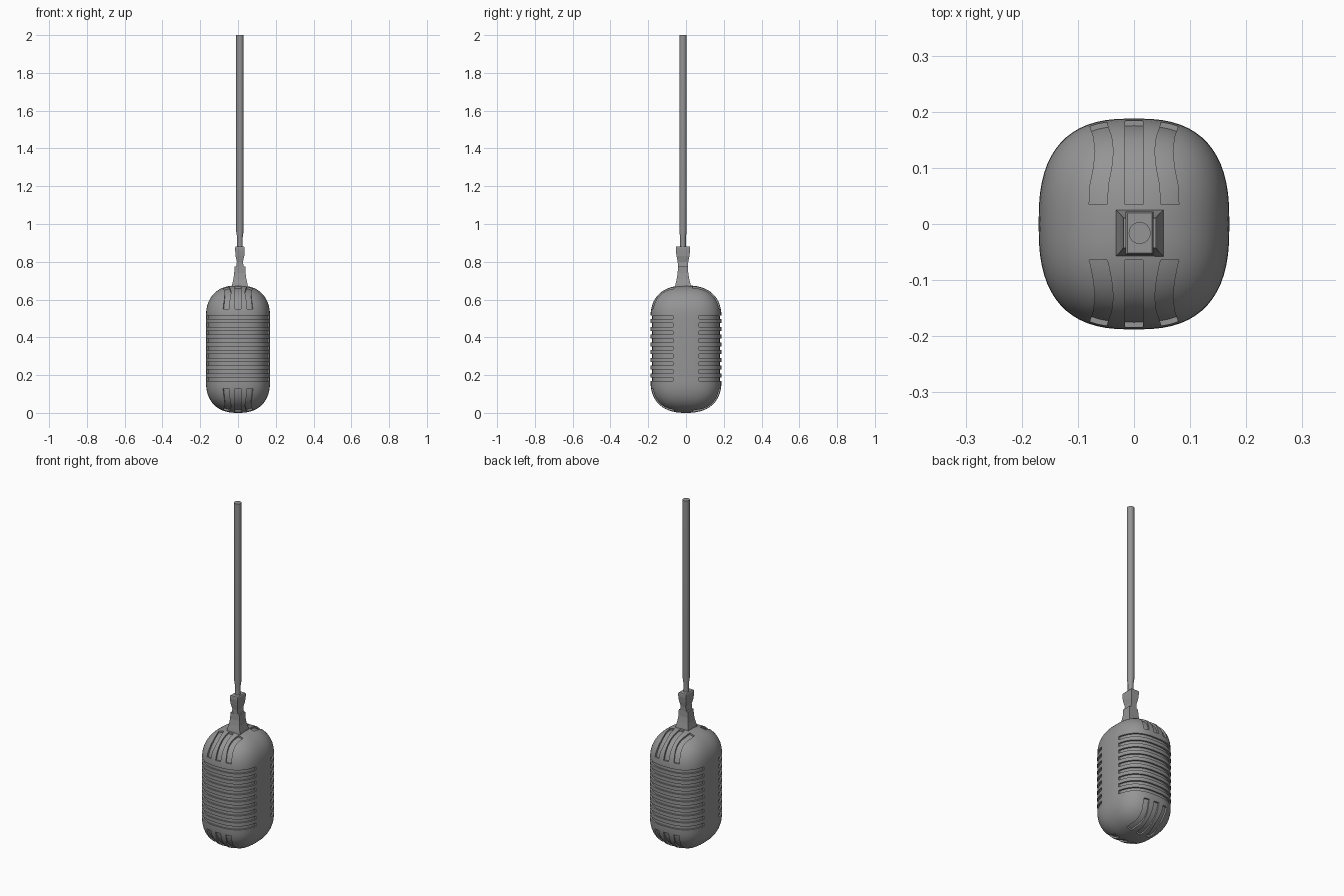
import bpy, bmesh
from math import cos, sin, pi, radians

if "Cube" in bpy.data.objects:
    bpy.data.objects.remove(bpy.data.objects["Cube"])

grey = bpy.data.materials.new("plain_grey")
grey.use_nodes = True
COLOUR = (0.3, 0.3, 0.3, 1)
grey.diffuse_color = COLOUR
grey.node_tree.nodes["Principled BSDF"].inputs["Base Color"].default_value = COLOUR

NECK_X, NECK_Y = 0.01, -0.016


def make(name, bm):
    bmesh.ops.recalc_face_normals(bm, faces=bm.faces)
    mesh = bpy.data.meshes.new(name)
    bm.to_mesh(mesh)
    bm.free()
    obj = bpy.data.objects.new(name, mesh)
    bpy.context.collection.objects.link(obj)
    mesh.materials.append(grey)
    return obj


def smooth(obj, angle=30):
    bpy.ops.object.select_all(action='DESELECT')
    obj.select_set(True)
    bpy.context.view_layer.objects.active = obj
    bpy.ops.object.shade_smooth_by_angle(angle=radians(angle))


def loft(bm, rings):
    """Skin a list of equal-length point rings and cap both ends."""
    loops = [[bm.verts.new(p) for p in ring] for ring in rings]
    for a, b in zip(loops, loops[1:]):
        for i in range(len(a)):
            j = (i + 1) % len(a)
            bm.faces.new((a[i], a[j], b[j], b[i]))
    bm.faces.new(loops[0][::-1])
    bm.faces.new(loops[-1])


def power(v, n):
    return abs(v) ** (2 / n) * (1 if v >= 0 else -1)


def capsule(name, inset):
    """Float shell: squarish oval section with rounded domes."""
    rx, ry, dome = 0.17 - inset, 0.188 - inset, 0.172 - inset
    steps, segs = 14, 64
    half = [(power(cos(pi / 2 * k / steps), 2.4), power(sin(pi / 2 * k / steps), 2.4))
            for k in range(steps)] + [(0.04, 1)]
    profile = [(s, 0.172 - dome * h) for s, h in reversed(half)]
    profile += [(s, 0.503 + dome * h) for s, h in half]
    rings = []
    for s, z in profile:
        rings.append([(s * rx * power(cos(2 * pi * i / segs), 2.65),
                       s * ry * power(sin(2 * pi * i / segs), 2.65), z) for i in range(segs)])
    bm = bmesh.new()
    loft(bm, rings)
    return make(name, bm)


def subtract(obj, tool):
    mod = obj.modifiers.new("cut", 'BOOLEAN')
    mod.operation, mod.solver, mod.object = 'DIFFERENCE', 'EXACT', tool
    bpy.ops.object.select_all(action='DESELECT')
    bpy.context.view_layer.objects.active = obj
    obj.select_set(True)
    bpy.ops.object.modifier_apply(modifier=mod.name)


def box(bm, x0, x1, y0, y1, z0, z1):
    loft(bm, [[(x0, y0, z), (x1, y0, z), (x1, y1, z), (x0, y1, z)] for z in (z0, z1)])


# Groove cutters: side bands on front and back, curved slots on both domes
bm = bmesh.new()
for side in (-1, 1):
    for k in range(9):
        z = 0.506 - k * 0.041
        box(bm, -0.25, 0.25, *sorted((side * 0.07, side * 0.25)), z - 0.01, z + 0.01)
    start = 0.035 if side > 0 else 0.064
    bend = ((start, 0.064), (0.07, 0.062), (0.1, 0.056), (0.13, 0.053),
            (0.155, 0.056), (0.175, 0.063), (0.22, 0.07))
    for z0, z1 in ((0.55, 0.72), (-0.05, 0.13)):
        for column in (-1, 0, 1):
            path = [(column * x, side * y) for y, x in bend]
            outline = [(x - 0.016, y) for x, y in path]
            outline += [(x + 0.016, y) for x, y in reversed(path)]
            loft(bm, [[(x, y, z) for x, y in outline] for z in (z0, z1)])
cutter = make("groove_cutter", bm)
core = capsule("groove_floor", 0.009)
subtract(cutter, core)

# Float body
body = capsule("float_body", 0)
subtract(body, cutter)
smooth(body)
for helper in (cutter, core):
    bpy.data.objects.remove(helper)


def block(name, sections):
    """Rectangular sections (z, half width x, half depth y) around the neck axis."""
    bm = bmesh.new()
    loft(bm, [[(NECK_X + a * hx, NECK_Y + b * hy, z)
               for a, b in ((-1, -1), (1, -1), (1, 1), (-1, 1))] for z, hx, hy in sections])
    return make(name, bm)


# Flared socket on top of the body, and the clamp above it
block("neck_socket", [(0.65, 0.045, 0.044), (0.68, 0.041, 0.04), (0.71, 0.034, 0.033),
                      (0.74, 0.03, 0.028), (0.775, 0.029, 0.027)])
block("cable_clamp", [(0.765, 0.022, 0.026), (0.8, 0.016, 0.028), (0.83, 0.023, 0.034),
                      (0.86, 0.025, 0.038), (0.875, 0.025, 0.038), (0.88, 0.022, 0.036)])

# Cable with a slimmer strain relief at its foot
bm = bmesh.new()
loft(bm, [[(NECK_X + r * cos(2 * pi * i / 24), NECK_Y + r * sin(2 * pi * i / 24), z)
           for i in range(24)] for z, r in ((0.87, 0.015), (0.93, 0.015), (0.96, 0.0195), (2, 0.0195))])
smooth(make("cable", bm))

# Settle everything on the ground
low = min(v.co.z for v in body.data.vertices)
for v in body.data.vertices:
    v.co.z -= low
